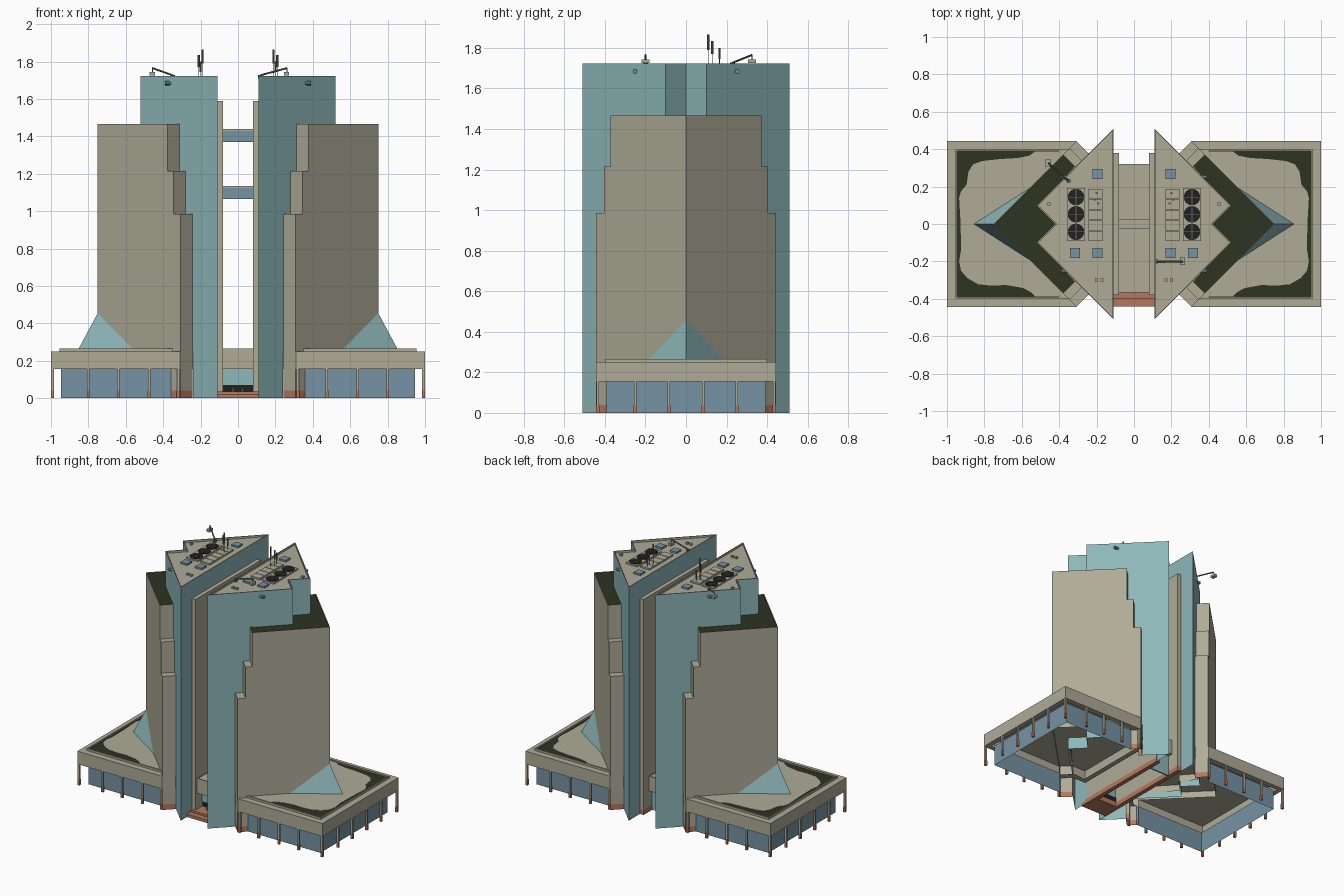
import bpy, bmesh, math
from mathutils import Vector

if "Cube" in bpy.data.objects:
    bpy.data.objects.remove(bpy.data.objects["Cube"])


def material(name, rgb):
    m = bpy.data.materials.new(name)
    m.diffuse_color = (*rgb, 1)
    m.use_nodes = True
    m.node_tree.nodes["Principled BSDF"].inputs["Base Color"].default_value = m.diffuse_color
    return m


STONE = material("stone", (0.425, 0.408, 0.31))
TEAL = material("teal_glass", (0.27, 0.48, 0.49))
BLUE = material("blue_glass", (0.18, 0.295, 0.37))
GREEN = material("planting", (0.026, 0.033, 0.015))
BRICK = material("brick", (0.46, 0.19, 0.11))
BLACK = material("black", (0.015, 0.015, 0.016))
DARK = material("dark_metal", (0.15, 0.15, 0.13))


def finish(name, bm, mats, mirror, normals=True):
    if normals:
        bmesh.ops.recalc_face_normals(bm, faces=bm.faces[:])
    me = bpy.data.meshes.new(name)
    bm.to_mesh(me)
    bm.free()
    for m in mats:
        me.materials.append(m)
    ob = bpy.data.objects.new(name, me)
    bpy.context.collection.objects.link(ob)
    if mirror:  # twin on the other side of x = 0
        ob.modifiers.new("twin", 'MIRROR').use_axis[0] = True
    return ob


def prism(name, pts, z0, z1, mat, top=None, rim=None, inset=0, drop=0,
          mirror=True, bottom=True, hole=0):
    """Upright prism; top can have a rim and sunken field, bottom can be open or a ring."""
    bm = bmesh.new()
    lo = [bm.verts.new((x, y, z0)) for x, y in pts]
    hi = [bm.verts.new((x, y, z1)) for x, y in pts]
    n = len(pts)
    for i in range(n):
        j = (i + 1) % n
        bm.faces.new((lo[i], lo[j], hi[j], hi[i]))
    cap = bm.faces.new(hi)
    if bottom:
        base = bm.faces.new(lo[::-1])
    bmesh.ops.recalc_face_normals(bm, faces=bm.faces[:])
    if hole:
        bmesh.ops.inset_region(bm, faces=[base], thickness=hole)
        bmesh.ops.delete(bm, geom=[base], context='FACES_ONLY')
    if top:
        cap.material_index = 2
        r = bmesh.ops.inset_region(bm, faces=[cap], thickness=inset)
        for f in r["faces"]:
            f.material_index = 1
        walls = bmesh.ops.extrude_face_region(bm, geom=[cap])
        for v in [g for g in walls["geom"] if isinstance(g, bmesh.types.BMVert)]:
            v.co.z -= drop
        new = [g for g in walls["geom"] if isinstance(g, bmesh.types.BMFace)]
        if cap.is_valid:
            bmesh.ops.delete(bm, geom=[cap], context='FACES_ONLY')
        for f in bm.faces:  # small walls of the recess belong to the rim
            if f not in new and f.material_index == 2:
                f.material_index = 1
    return finish(name, bm, [mat, rim or mat, top or mat], mirror)


def wall(name, path, z0, z1, mat, mirror=True):
    """Thin upright wall along an open path, path running with its outside on the right."""
    bm = bmesh.new()
    rows = [(bm.verts.new((x, y, z0)), bm.verts.new((x, y, z1))) for x, y in path]
    for (a, b), (c, d) in zip(rows, rows[1:]):
        bm.faces.new((a, c, d, b))
    return finish(name, bm, [mat], mirror, normals=False)


def box(name, x0, x1, y0, y1, z0, z1, mat, mirror=True):
    return prism(name, [(x0, y0), (x1, y0), (x1, y1), (x0, y1)], z0, z1, mat, mirror=mirror)


def rod(name, a, b, r, mat, mirror=True, sides=8):
    a, b = Vector(a), Vector(b)
    bm = bmesh.new()
    bmesh.ops.create_cone(bm, cap_ends=True, segments=sides, radius1=r, radius2=r,
                          depth=(b - a).length)
    q = (b - a).to_track_quat('Z', 'Y')
    for v in bm.verts:
        v.co = q @ v.co + (a + b) / 2
    return finish(name, bm, [mat], mirror)


def both(half):
    """Complete an outline that runs from +y to the axis."""
    return half + [(x, -y) for x, y in reversed(half) if y > 0]


# Glass tower core with sunken roof deck; its foot is open under the podium
prism("tower_core", both([(0.11, 0.51), (0.52, 0.10), (0.42, 0)]), 0.16, 1.724, TEAL,
      top=STONE, rim=STONE, inset=0.01, drop=0.015, bottom=False)
wall("tower_foot", [(0.24, 0.38), (0.11, 0.51), (0.11, -0.51), (0.24, -0.38)], 0, 0.16, TEAL)


# Stone chevron wrapped round the core, stepping back as it rises
def chevron(e):
    return both([(0.41, 0), (0.50, 0.10), (0.685 - e, e - 0.065), (0.75 - e, e)])[:4] + \
        [(0.75, 0)] + [(0.75 - e, -e), (0.685 - e, 0.065 - e), (0.50, -0.10)]


prism("chevron_lower", chevron(0.443), 0.2, 0.985, STONE, bottom=False)
prism("chevron_middle", chevron(0.405), 0.98, 1.215, STONE)
prism("chevron_upper", chevron(0.372), 1.21, 1.466, STONE, top=GREEN, rim=STONE,
      inset=0.004, drop=0.006)
# Only the chevron's ends reach the ground, on a brick foot
for s in (1, -1):
    end = [(0.365, s * 0.385), (0.307, s * 0.443), (0.242, s * 0.378), (0.26, s * 0.36)][::s]
    wall(f"chevron_end_{s}", end, 0.04, 0.2, STONE)
    wall(f"chevron_foot_{s}", end, 0, 0.04, BRICK)

# Inner stone wall slabs and the linking bridges
box("inner_wall", 0.08, 0.112, -0.38, 0.38, 0.036, 1.59, STONE)
box("inner_wall_foot", 0.08, 0.112, -0.38, 0.38, 0, 0.036, BRICK)
for i, z in enumerate((1.065, 1.37)):
    box(f"bridge_{i}", -0.085, 0.085, -0.022, 0.022, z, z + 0.06, BLUE, False)
    box(f"bridge_roof_{i}", -0.085, 0.085, -0.024, 0.024, z + 0.06, z + 0.07, STONE, False)


# Podium: fascia slab, kerb with planting, glass walls below
def podium(d):
    c = d * 0.41
    return both([(0.25, 0.385 - d), (0.31 + c, 0.445 - d), (1.0 - d, 0.445 - d)])


prism("podium_fascia", both([(0.13, 0.38), (0.245, 0.38), (0.31, 0.445), (1.0, 0.445)]),
      0.155, 0.25, STONE, hole=0.052)
prism("podium_kerb", podium(0.045), 0.25, 0.265, STONE, top=GREEN, rim=STONE,
      inset=0.012, drop=0.009, bottom=False)
wall("podium_glass", [(0.35, -0.392), (0.947, -0.392), (0.947, 0.392), (0.35, 0.392)],
     0, 0.156, BLUE)
paving = [(0.28, 0.33), (0.34, 0.387), (0.53, 0.387), (0.56, 0.365), (0.62, 0.353), (0.72, 0.347),
          (0.81, 0.337), (0.86, 0.32), (0.885, 0.28), (0.895, 0.21), (0.925, 0.175),
          (0.935, 0.14), (0.927, 0.0), (0.925, -0.14), (0.935, -0.2), (0.925, -0.25),
          (0.89, -0.29), (0.834, -0.322), (0.76, -0.33), (0.684, -0.326), (0.594, -0.342),
          (0.55, -0.365), (0.53, -0.387), (0.34, -0.387), (0.28, -0.33)]
prism("podium_paving", paving, 0.252, 0.259, STONE, bottom=False)

# Columns round the podium with brick feet
spots = [(x, s * 0.435) for x in (0.32, 0.475, 0.64, 0.80, 0.992) for s in (-1, 1)]
spots += [(0.992, y) for y in (-0.25, -0.085, 0.085, 0.25)]
for i, (x, y) in enumerate(spots):
    h = 0.007
    box(f"column_{i}", x - h, x + h, y - h, y + h, 0.04, 0.16, STONE)
    box(f"column_foot_{i}", x - h - .001, x + h + .001, y - h - .001, y + h + .001, 0, 0.04, BRICK)

# Glass skylight leaning on the chevron's corner
bm = bmesh.new()
tip, nose, l, r = [bm.verts.new(p) for p in
                   ((0.75, 0, 0.455), (0.86, 0, 0.25), (0.55, 0.2, 0.25), (0.55, -0.2, 0.25))]
for f in ((tip, nose, l), (tip, r, nose), (tip, l, r), (nose, r, l)):
    bm.faces.new(f)
finish("skylight", bm, [TEAL], True)

# Entrance between the towers
box("entrance_step", -0.112, 0.112, -0.44, -0.39, 0, 0.022, BRICK, False)
box("entrance_floor", -0.112, 0.112, -0.40, -0.29, 0, 0.036, BRICK, False)
box("entrance_doors", -0.085, 0.085, -0.30, -0.29, 0.036, 0.072, BLACK, False)
box("entrance_glass", -0.085, 0.085, -0.305, -0.295, 0.072, 0.156, TEAL, False)
box("rear_glass", -0.085, 0.085, 0.27, 0.28, 0, 0.156, TEAL, False)
prism("entrance_roof", [(-0.085, -0.365), (0.085, -0.365), (0.085, 0.32), (-0.085, 0.32)],
      0.155, 0.265, STONE, top=STONE, inset=0.01, drop=0.006, mirror=False)
for i, x in enumerate((-0.025, 0.025)):
    rod(f"entrance_post_{i}", (x, -0.33, 0.036), (x, -0.33, 0.055), 0.006, STONE, False)

# Roof plant: fans, ducts, hatches
Z = 1.709
box("fan_housing", 0.263, 0.357, -0.092, 0.192, Z, 1.719, STONE)
for i, y in enumerate((0.144, 0.052, -0.042)):
    rod(f"fan_{i}", (0.31, y, Z), (0.31, y, 1.722), 0.044, BLACK, sides=24)
    for a in (0, 1):
        dx, dy = (0.042, 0.0015) if a else (0.0015, 0.042)
        box(f"fan_bar_{i}_{a}", 0.31 - dx, 0.31 + dx, y - dy, y + dy, 1.722, 1.724, DARK)
for i in range(5):
    y = -0.09 + i * 0.056
    box(f"duct_{i}", 0.168, 0.242, y, y + 0.052, Z, 1.721, STONE)
for i, (x, y) in enumerate(((0.195, 0.267), (0.315, -0.155), (0.195, -0.155))):
    box(f"hatch_{i}", x - 0.027, x + 0.027, y - 0.027, y + 0.027, Z, 1.722, BLUE)
for i, (x, y) in enumerate(((0.455, 0.107), (0.17, -0.30), (0.20, -0.30))):
    box(f"vent_{i}", x - 0.008, x + 0.008, y - 0.008, y + 0.008, Z, 1.722, STONE)

# Antenna masts
for i, (x, y, t) in enumerate(((0.19, 0.11, 1.865), (0.21, 0.13, 1.835), (0.20, 0.165, 1.80))):
    rod(f"mast_{i}", (x, y, Z), (x, y, t), 0.0015, DARK)
    rod(f"antenna_{i}", (x, y, t - 0.075 + 0.01 * i), (x, y, t), 0.0055, DARK)

# Facade cleaning cranes, one on each roof
for i, (a, b) in enumerate((((-0.35, 0.23, 1.727), (-0.457, 0.325, 1.765)),
                            ((0.12, -0.2, 1.727), (0.262, -0.2, 1.765)))):
    rod(f"crane_arm_{i}", a, b, 0.005, DARK, False)
    x, y = b[:2]
    box(f"crane_cradle_{i}", x - 0.015, x + 0.012, y - 0.02, y + 0.02, 1.725, 1.743, STONE, False)
    rod(f"crane_cable_{i}", (x, y, 1.74), b, 0.002, DARK, False)
    rod(f"crane_foot_{i}", (a[0], a[1], Z), a, 0.012, DARK, False)

# Small lamps near the top of the glass faces
for s in (-1, 1):
    rod(f"face_lamp_{s}", (0.345, s * 0.252, 1.684), (0.39, s * 0.252, 1.684), 0.011, BLUE)
